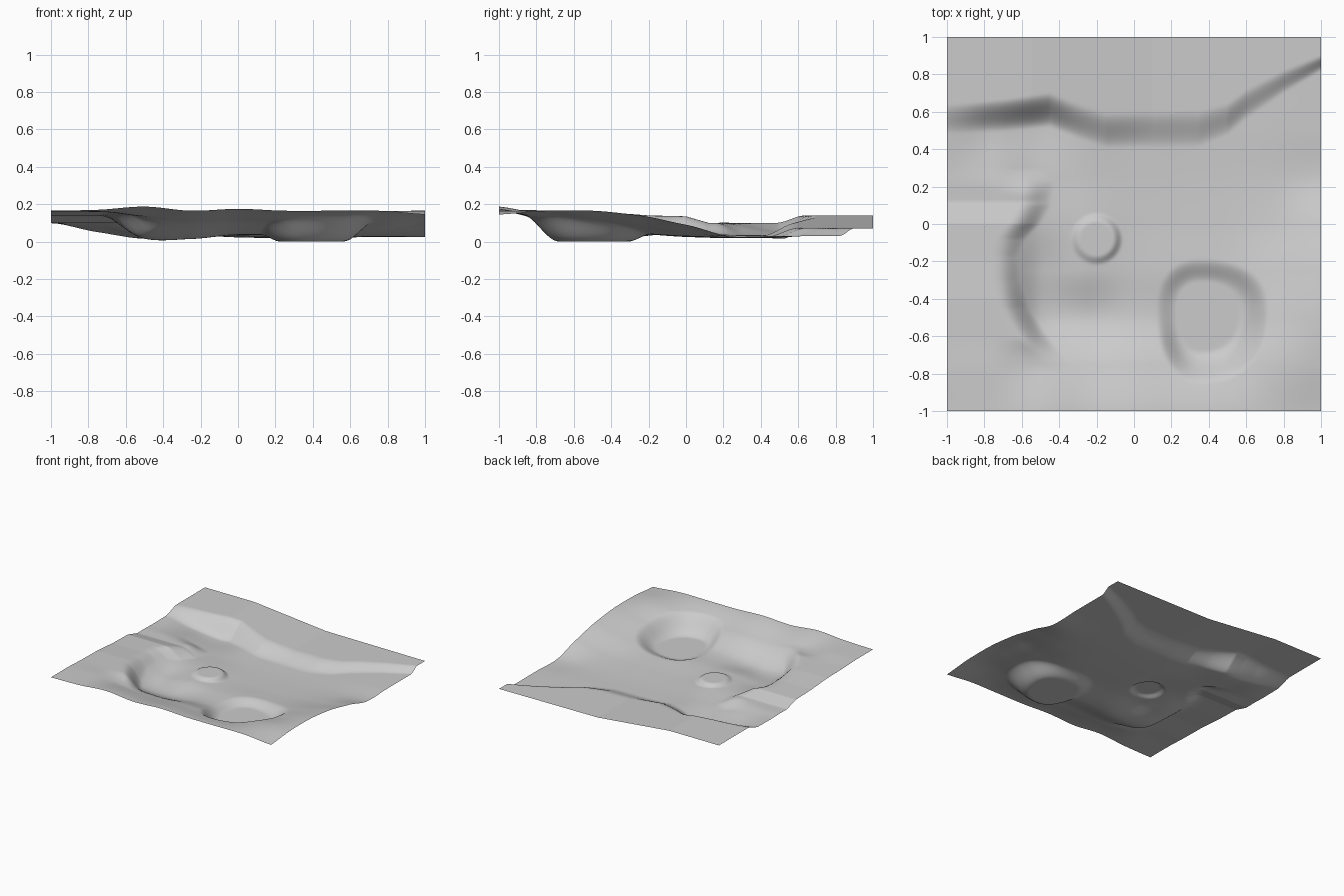
import bpy, bmesh, math

if "Cube" in bpy.data.objects:
    bpy.data.objects.remove(bpy.data.objects["Cube"])

N = 200  # grid cells per side

# Low ground and front slopes in hundredths, back row (y=1) to front row (y=-1), x from -1 to 1
RELIEF = [
    [10, 4, 1.8, 4, 2.5, 2, 2.5, 3, 3],
    [10, 4, 1.8, 4, 2.5, 2, 2.5, 3, 3],
    [10, 5, 1.6, 3.5, 2.3, 2, 2.2, 3, 3],
    [10, 9, 4, 3.5, 2.3, 1.8, 2, 2.6, 2.6],
    [13, 12.5, 5.5, 5, 3, 2.5, 2.8, 4.5, 9],
    [14.5, 14, 3, 5, 4, 4, 4.5, 8.5, 14],
    [16, 15, 2, 1.5, 4, 4, 6, 12, 16.5],
    [16.5, 16.5, 13, 11, 12, 11, 12, 16, 16.5],
    [16.5, 17, 18.7, 16.5, 17.5, 16.5, 16.5, 16.5, 14.5],
]


def smooth(a, b, t):
    t = max(0.0, min(1.0, (t - a) / (b - a)))
    return t * t * (3 - 2 * t)


def mix(a, b, t):
    return a + (b - a) * t


def spline(p, t):
    """Smooth curve through evenly spaced values; t in 0..len-1."""
    i = min(int(t), len(p) - 2)
    f = t - i
    a, b, c, d = p[max(i - 1, 0)], p[i], p[i + 1], p[min(i + 2, len(p) - 1)]
    m, n = 0.4 * (c - a), 0.4 * (d - b)
    return ((2*f**3 - 3*f**2 + 1) * b + (f**3 - 2*f**2 + f) * m
            + (3*f**2 - 2*f**3) * c + (f**3 - f**2) * n)


def piecewise(pts, t):
    for (a, va), (b, vb) in zip(pts, pts[1:]):
        if t <= b:
            return mix(va, vb, (t - a) / (b - a))
    return pts[-1][1]


# Edge of the western plateau (y, x) and its height (y, z)
CLIFF = [(-1, -0.4), (-0.75, -0.48), (-0.6, -0.6), (-0.45, -0.7), (-0.3, -0.75), (-0.17, -0.76),
         (-0.08, -0.72), (0.0, -0.64), (0.1, -0.58), (0.22, -0.56), (0.4, -0.6)]
PLATEAU = [(-1, 0.165), (-0.4, 0.155), (-0.2, 0.14), (0.0, 0.135), (0.12, 0.10), (0.4, 0.10)]
# Bank along the back: middle (x, y), height above it (x, z) and half width (x, w)
BANK = [(-1, 0.56), (-0.7, 0.58), (-0.45, 0.61), (-0.3, 0.55), (-0.15, 0.5), (0.35, 0.51),
        (0.5, 0.56), (0.6, 0.64), (0.8, 0.76), (1, 0.86)]
BACK = [(-1, 0.14), (-0.55, 0.14), (0.1, 0.075), (1, 0.07)]
WIDTH = [(-1, 0.08), (-0.5, 0.09), (0.3, 0.1), (0.7, 0.07), (1, 0.04)]


def height(x, y):
    rows = [spline(r, (x + 1) * 4) for r in RELIEF]
    z = spline(rows, (1 - y) * 4) / 100
    # western cliff: plateau above, basin kept below
    edge = piecewise(CLIFF, y)
    fade = smooth(-0.8, -0.6, y) * (1 - smooth(0.15, 0.3, y))
    z = mix(z, piecewise(PLATEAU, y), fade * (1 - smooth(edge - 0.03, edge + 0.14, x)))
    # bank up to the back plateau
    w = piecewise(WIDTH, x)
    z = mix(z, piecewise(BACK, x), smooth(-w, w, y - piecewise(BANK, x)))
    # round mound near the middle
    r = math.hypot(x + 0.2, y + 0.08)
    z = mix(z, 0.07, 1 - smooth(0.09, 0.14, r))
    # flat-bottomed pit, steep to the west and north, gentle to the south and east
    u, v = x - 0.36, y + 0.46
    u /= 0.33 if u > 0 else 0.22
    v /= 0.36 if v < 0 else 0.25
    r = (abs(u) ** 2.3 + abs(v) ** 2.3) ** (1 / 2.3)
    z = mix(z, 0.0, 1 - smooth(0.6, 1.1, r))
    return max(z, 0.0)


# Terrain sheet
bm = bmesh.new()
bmesh.ops.create_grid(bm, x_segments=N, y_segments=N, size=1)
for v in bm.verts:
    v.co.z = height(v.co.x, v.co.y)
for f in bm.faces:
    f.smooth = True
mesh = bpy.data.meshes.new("terrain")
bm.to_mesh(mesh)
bm.free()
terrain = bpy.data.objects.new("terrain", mesh)
bpy.context.collection.objects.link(terrain)
